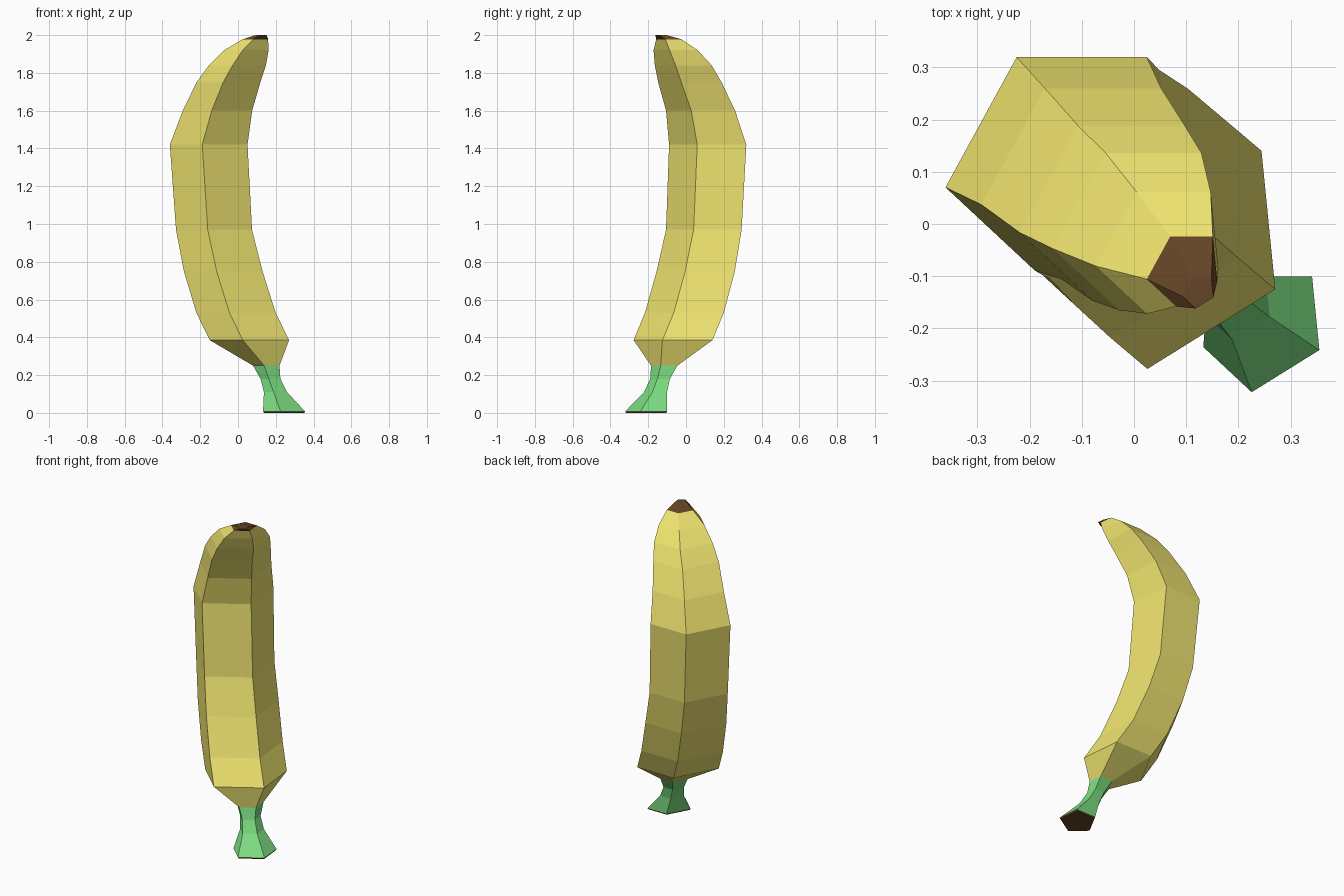
import bpy
import bmesh

if "Cube" in bpy.data.objects:
    bpy.data.objects.remove(bpy.data.objects["Cube"])

# Shared five-sided cross-section (radius about 1), kept level along the bend
SECTION = [(0.70, 0.78), (-0.36, 0.78), (-0.94, -0.28), (-0.21, -0.96), (0.81, -0.325)]


def material(name, color):
    m = bpy.data.materials.new(name)
    m.diffuse_color = (*color, 1)
    m.use_nodes = True
    m.node_tree.nodes["Principled BSDF"].inputs["Base Color"].default_value = m.diffuse_color
    return m


def loft(name, rings, mat, cap_bottom=False, cap_top=False):
    """Skin level sections given as (centre x, centre y, z, radius), bottom to top."""
    bm = bmesh.new()
    loops = [[bm.verts.new((cx + r * u, cy + r * v, z)) for u, v in SECTION]
             for cx, cy, z, r in rings]
    n = len(SECTION)
    for a, b in zip(loops, loops[1:]):
        for i in range(n):
            j = (i + 1) % n
            bm.faces.new((a[i], a[j], b[j], b[i]))
    if cap_bottom:
        bm.faces.new(loops[0][::-1])
    if cap_top:
        bm.faces.new(loops[-1])
    mesh = bpy.data.meshes.new(name)
    bm.to_mesh(mesh)
    bm.free()
    mesh.materials.append(mat)
    obj = bpy.data.objects.new(name, mesh)
    bpy.context.collection.objects.link(obj)
    return obj


yellow = material("yellow_peel", (0.86, 0.77, 0.16))
green = material("green_stem", (0.20, 0.72, 0.22))
brown = material("brown_end", (0.13, 0.06, 0.02))

# Section where the stem meets the peel, and the two end rims
neck = (0.155, -0.108, 0.25, 0.08)
foot = (0.252, -0.200, 0.008, 0.127)
tip_rim = (0.097, -0.084, 1.978, 0.077)

# Curved fruit body
loft("peel", [
    neck,
    (0.076, -0.047, 0.385, 0.240),
    (0.005, 0.013, 0.53, 0.240),
    (-0.063, 0.073, 0.75, 0.238),
    (-0.112, 0.115, 0.97, 0.230),
    (-0.140, 0.136, 1.42, 0.235),
    (-0.095, 0.096, 1.60, 0.210),
    (-0.038, 0.038, 1.75, 0.193),
    (0.008, 0.001, 1.84, 0.173),
    (0.053, -0.043, 1.92, 0.134),
    tip_rim,
], yellow)

# Flared stem
loft("stem", [
    foot,
    (0.203, -0.155, 0.11, 0.070),
    (0.176, -0.132, 0.18, 0.060),
    neck,
], green)

# Dark cut end of the stem and dried blossom tip
loft("stem_cut_end", [(0.252, -0.200, 0.0, 0.122), foot], brown, cap_bottom=True)
loft("blossom_tip", [tip_rim, (0.125, -0.13, 2.0, 0.033)], brown, cap_top=True)
